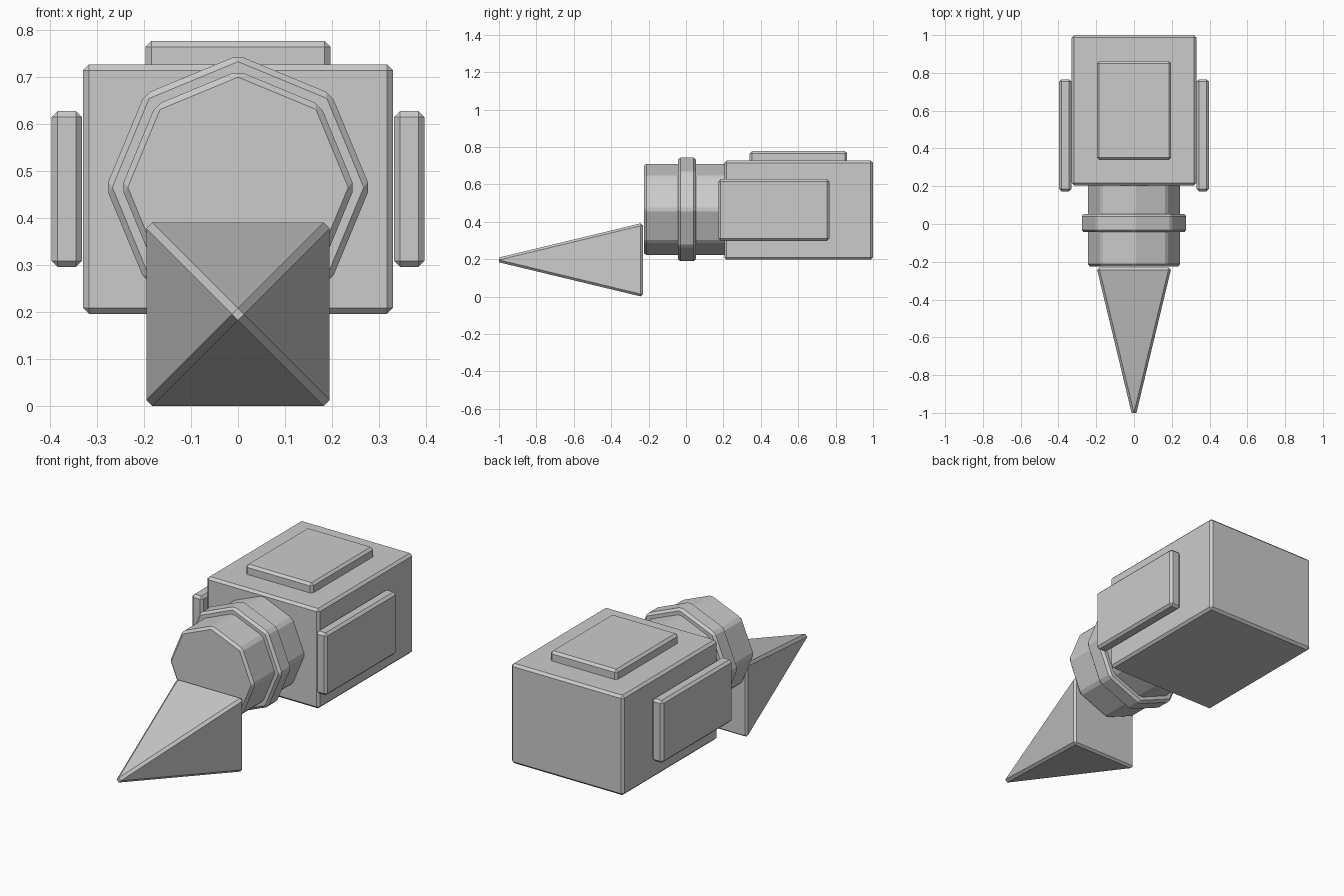
import bpy, bmesh
from math import radians
from mathutils import Matrix, Vector

if "Cube" in bpy.data.objects:
    bpy.data.objects.remove(bpy.data.objects["Cube"])

BEVEL = 0.0125


def finish(name, bm):
    bmesh.ops.recalc_face_normals(bm, faces=bm.faces[:])
    mesh = bpy.data.meshes.new(name)
    bm.to_mesh(mesh)
    bm.free()
    ob = bpy.data.objects.new(name, mesh)
    bpy.context.collection.objects.link(ob)
    # single-segment chamfer on every edge
    mod = ob.modifiers.new("chamfer", 'BEVEL')
    mod.width = BEVEL
    mod.segments = 1
    mod.limit_method = 'NONE'
    return ob


def box(name, lo, hi):
    lo, hi = Vector(lo), Vector(hi)
    bm = bmesh.new()
    bmesh.ops.create_cube(bm, size=1)
    bmesh.ops.scale(bm, vec=hi - lo, verts=bm.verts)
    bmesh.ops.translate(bm, vec=(lo + hi) / 2, verts=bm.verts)
    return finish(name, bm)


def cone(name, sides, r_back, r_front, y_front, y_back, z, spin=0):
    """Prism or pyramid along y, narrowing toward the front (-y)."""
    mat = (Matrix.Translation((0, (y_front + y_back) / 2, z))
           @ Matrix.Rotation(radians(90), 4, 'X')
           @ Matrix.Rotation(radians(spin), 4, 'Z'))
    bm = bmesh.new()
    bmesh.ops.create_cone(bm, cap_ends=True, cap_tris=False, segments=sides,
                          radius1=r_back, radius2=r_front,
                          depth=y_back - y_front, matrix=mat)
    bmesh.ops.remove_doubles(bm, verts=bm.verts[:], dist=1e-5)
    return finish(name, bm)


# Main housing and its raised panels
box("body", (-0.33, 0.205, 0.197), (0.33, 1.0, 0.727))
box("top_panel", (-0.197, 0.34, 0.712), (0.197, 0.862, 0.777))
for side, x0, x1 in (("left", -0.397, -0.332), ("right", 0.332, 0.397)):
    box(side + "_side_panel", (x0, 0.173, 0.297), (x1, 0.766, 0.628))

# Octagonal neck with a collar
cone("neck", 8, 0.248, 0.248, -0.225, 0.23, 0.466)
cone("collar", 8, 0.281, 0.281, -0.043, 0.053, 0.466)

# Square pyramid spike at the front (the chamfer trims the tip to y = -1)
cone("spike", 4, 0.198 * 2 ** 0.5, 0, -1.053, -0.231, 0.196, spin=45)
